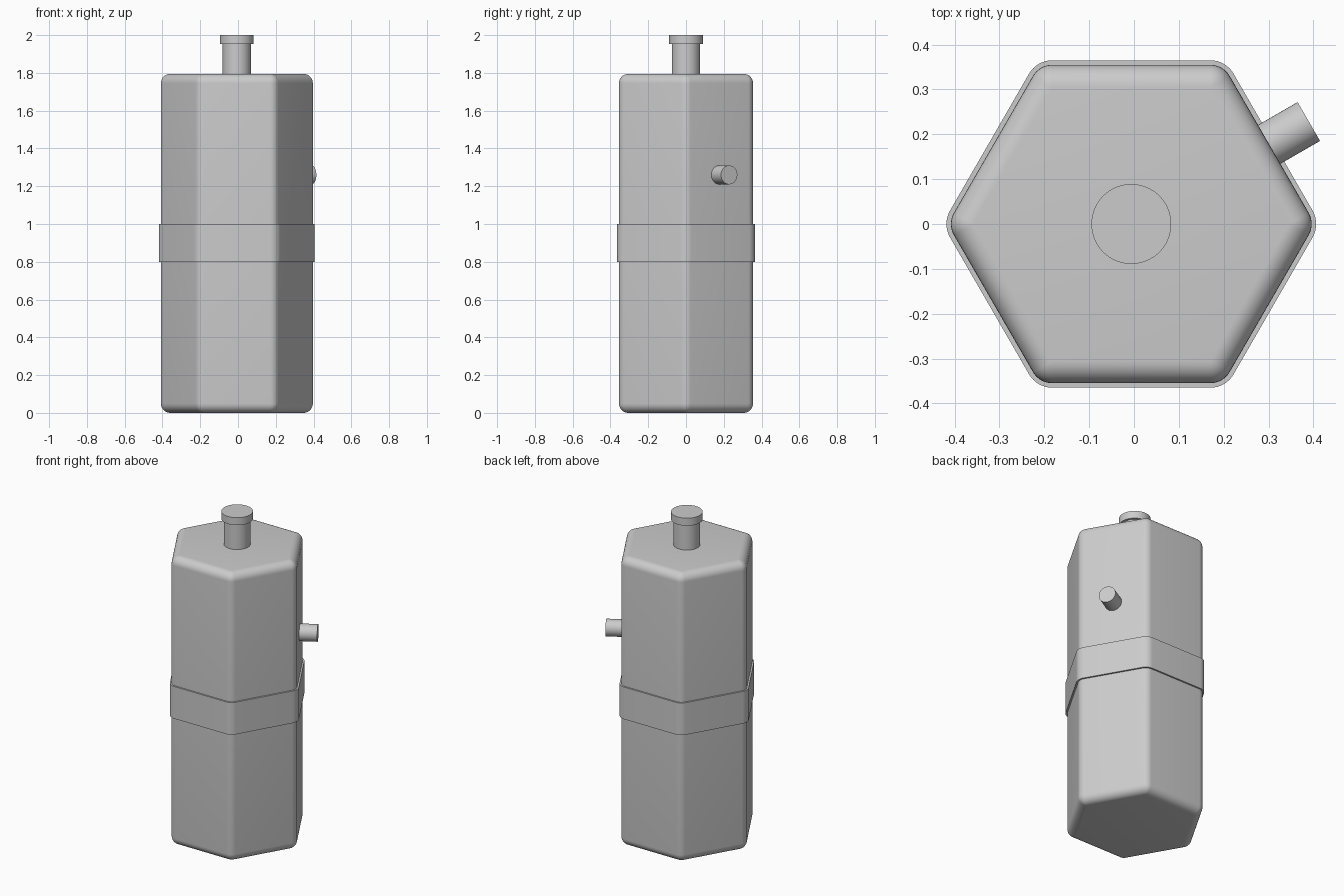
import bpy, bmesh, math
from mathutils import Vector

cube = bpy.data.objects.get("Cube")
if cube:
    bpy.data.objects.remove(cube, do_unlink=True)

CENTRE_X = -0.006
SEGS = 8

grey = bpy.data.materials.new("plain grey")
grey.use_nodes = True
colour = (0.6, 0.6, 0.6, 1)
grey.diffuse_color = colour
grey.node_tree.nodes["Principled BSDF"].inputs["Base Color"].default_value = colour


def finish(name, bm):
    bmesh.ops.remove_doubles(bm, verts=bm.verts, dist=1e-5)
    bmesh.ops.recalc_face_normals(bm, faces=bm.faces)
    mesh = bpy.data.meshes.new(name)
    bm.to_mesh(mesh)
    bm.free()
    mesh.materials.append(grey)
    obj = bpy.data.objects.new(name, mesh)
    obj.location.x = CENTRE_X
    bpy.context.collection.objects.link(obj)
    bpy.ops.object.select_all(action='DESELECT')
    obj.select_set(True)
    bpy.context.view_layer.objects.active = obj
    bpy.ops.object.shade_smooth_by_angle(angle=math.radians(30))
    return obj


def hexagon(apothem, radius):
    """Outline of a hexagon with rounded corners."""
    reach = (apothem - radius) / math.cos(math.pi / 6)
    points = []
    for corner in range(6):
        mid = corner * math.pi / 3
        for i in range(SEGS + 1):
            a = mid + (i / SEGS - 0.5) * math.pi / 3
            points.append((reach * math.cos(mid) + radius * math.cos(a),
                           reach * math.sin(mid) + radius * math.sin(a)))
    return points


def hex_prism(name, apothem, radius, levels):
    """Stack of hexagon rings; levels holds (height, inset) pairs."""
    bm = bmesh.new()
    rings = [[bm.verts.new((x, y, z)) for x, y in hexagon(apothem - d, radius - d)]
             for z, d in levels]
    for low, high in zip(rings, rings[1:]):
        for i in range(len(low)):
            j = (i + 1) % len(low)
            bm.faces.new((low[i], low[j], high[j], high[i]))
    bm.faces.new(rings[0])
    bm.faces.new(rings[-1])
    return finish(name, bm)


def rod(name, radius, start, end):
    """Cylinder between two points."""
    start, end = Vector(start), Vector(end)
    axis = end - start
    bm = bmesh.new()
    bmesh.ops.create_cone(bm, cap_ends=True, segments=64, radius1=radius,
                          radius2=radius, depth=axis.length)
    bm.transform(axis.to_track_quat('Z', 'Y').to_matrix().to_4x4())
    bmesh.ops.translate(bm, verts=bm.verts, vec=(start + end) / 2)
    return finish(name, bm)


# Body with filleted rims
FILLET, HEIGHT = 0.05, 1.795
arc = [(FILLET * (1 - math.sin(t)), FILLET * (1 - math.cos(t)))
       for t in (math.pi / 2 * (1 - i / SEGS) for i in range(SEGS + 1))]
levels = arc + [(HEIGHT - z, d) for z, d in reversed(arc)]
hex_prism("body", 0.355, FILLET, levels)

# Band around the middle
hex_prism("band", 0.365, 0.06, [(0.8, 0), (1.0, 0)])

# Neck and cap
rod("neck", 0.075, (0, 0, 1.75), (0, 0, 1.96))
rod("cap", 0.089, (0, 0, 1.953), (0, 0, 2.0))

# Side spout, square to the back left face
out = Vector((math.cos(math.pi / 6), math.sin(math.pi / 6), 0))
lift = Vector((0, 0, 1.26))
rod("spout", 0.05, out * 0.3 + lift, out * 0.457 + lift)
